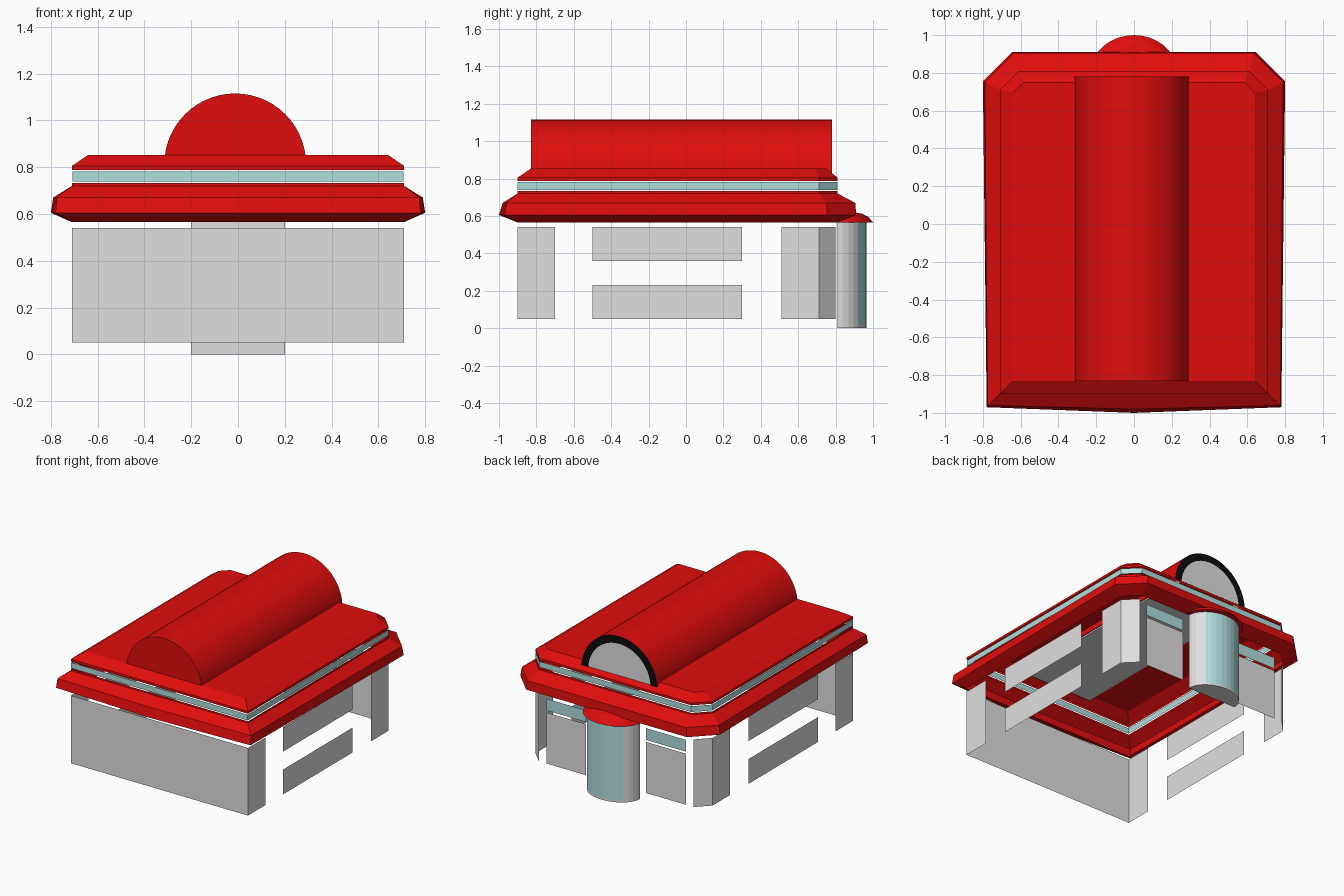
import bpy, bmesh, math

if "Cube" in bpy.data.objects:
    bpy.data.objects.remove(bpy.data.objects["Cube"], do_unlink=True)


def material(name, rgb):
    m = bpy.data.materials.new(name)
    m.use_nodes = True
    m.diffuse_color = (*rgb, 1)
    m.node_tree.nodes["Principled BSDF"].inputs["Base Color"].default_value = (*rgb, 1)
    return m


RED = material("roof red", (0.75, 0.004, 0.004))
GREY = material("wall grey", (0.74, 0.74, 0.74))
GLASS = material("pale glass", (0.43, 0.73, 0.73))
BLACK = material("trim black", (0.004, 0.004, 0.004))


def finish(name, bm, *mats):
    bmesh.ops.recalc_face_normals(bm, faces=bm.faces)
    mesh = bpy.data.meshes.new(name)
    bm.to_mesh(mesh)
    bm.free()
    for m in mats:
        mesh.materials.append(m)
    obj = bpy.data.objects.new(name, mesh)
    bpy.context.collection.objects.link(obj)
    return obj


def loft(name, rings, mat, cap_bottom=False, cap_top=False, closed=True):
    """Skin a stack of equal-length rings of 3D points."""
    bm = bmesh.new()
    rows = [[bm.verts.new(p) for p in ring] for ring in rings]
    n = len(rows[0])
    for a, b in zip(rows, rows[1:]):
        for i in range(n if closed else n - 1):
            j = (i + 1) % n
            bm.faces.new((a[i], a[j], b[j], b[i]))
    if cap_bottom:
        bm.faces.new(rows[0][::-1])
    if cap_top:
        bm.faces.new(rows[-1])
    return finish(name, bm, mat)


def sheet(name, p, q, z0, z1, mat):
    """Upright wall panel between two plan points."""
    return loft(name, [[(*p, z0), (*q, z0)], [(*p, z1), (*q, z1)]], mat, closed=False)


def outline(z, side, front, back, cut, taper=0, peak=0):
    """Plan with two cut back corners and an optional pointed front edge."""
    half = [(side - taper, front + peak), (side, back - cut), (side - cut, back)]
    pts = [(0, front)] + half + [(-x, y) for x, y in reversed(half)]
    return [(x, y, z) for x, y in pts]


# Roof: flared lower band, glass strip, bevelled upper slab
loft("lower_roof_band", [
    outline(0.565, 0.71, -0.90, 0.81, 0.10),
    outline(0.605, 0.80, -1.00, 0.91, 0.155, 0.02, 0.03),
    outline(0.67, 0.79, -0.98, 0.905, 0.155, 0.015, 0.02),
    outline(0.72, 0.71, -0.90, 0.81, 0.10),
    outline(0.733, 0.71, -0.90, 0.81, 0.10)], RED)
loft("roof_glass_strip", [outline(z, 0.708, -0.90, 0.81, 0.10) for z in (0.739, 0.781)], GLASS)
loft("upper_roof", [
    outline(0.788, 0.71, -0.90, 0.81, 0.10),
    outline(0.805, 0.71, -0.90, 0.81, 0.10),
    outline(0.853, 0.64, -0.83, 0.75, 0.055)], RED, cap_top=True)


# Barrel vault along the roof
def arch(radius, y, segments=28):
    return [(-0.012 + radius * math.cos(math.pi * i / segments), y,
             0.812 + radius * math.sin(math.pi * i / segments)) for i in range(segments + 1)]


loft("barrel_vault", [arch(0.303, -0.83), arch(0.303, 0.78)], RED,
     cap_bottom=True, closed=False)
loft("barrel_black_rim", [arch(0.303, 0.78), arch(0.25, 0.78)], BLACK, closed=False)
loft("barrel_grey_core", [arch(0.255, -0.82), arch(0.255, 0.778)], GREY,
     cap_bottom=True, cap_top=True, closed=False)
loft("barrel_ceiling", [[(-0.30, -0.82, 0.808), (0.28, -0.82, 0.808)],
                        [(-0.30, 0.775, 0.808), (0.28, 0.775, 0.808)]], GREY, closed=False)

# Walls
LOW, HIGH = 0.05, 0.54
sheet("front_wall", (-0.71, -0.9), (0.71, -0.9), LOW, HIGH, GREY)
for label, s in (("left", 1), ("right", -1)):
    x = 0.71 * s
    sheet(label + "_front_corner", (x, -0.9), (x, -0.7), LOW, HIGH, GREY)
    sheet(label + "_lower_panel", (x, -0.5), (x, 0.3), LOW, 0.23, GREY)
    sheet(label + "_upper_panel", (x, -0.5), (x, 0.3), 0.36, HIGH, GREY)
    sheet(label + "_back_corner", (x, 0.51), (x, 0.71), LOW, HIGH, GREY)
    sheet(label + "_corner_cut", (x, 0.71), (0.62 * s, 0.8), LOW, HIGH, GREY)
    sheet(label + "_back_wall", (0.56 * s, 0.8), (0.24 * s, 0.8), LOW, 0.42, GREY)
    sheet(label + "_back_window", (0.56 * s, 0.8), (0.24 * s, 0.8), 0.435, 0.52, GLASS)


# Curved entrance bay: glass front, grey sides, back and floor
def bay(z, rx, ry, segments=16):
    return [(rx * math.cos(math.pi * i / segments),
             0.81 + ry * math.sin(math.pi * i / segments), z) for i in range(segments + 1)]


entrance = loft("entrance_bay", [bay(z, 0.2, 0.155) for z in (0, 0.015, 0.575)], GREY,
                cap_bottom=True)
entrance.data.materials.append(GLASS)
for face in entrance.data.polygons:
    c = face.center
    if c.y > 0.915 and c.z > 0.1:
        face.material_index = 1
loft("entrance_canopy", [bay(0.565, 0.225, 0.19), bay(0.595, 0.205, 0.165),
                         bay(0.612, 0.16, 0.13), bay(0.62, 0.10, 0.09)], RED,
     cap_bottom=True, cap_top=True)
